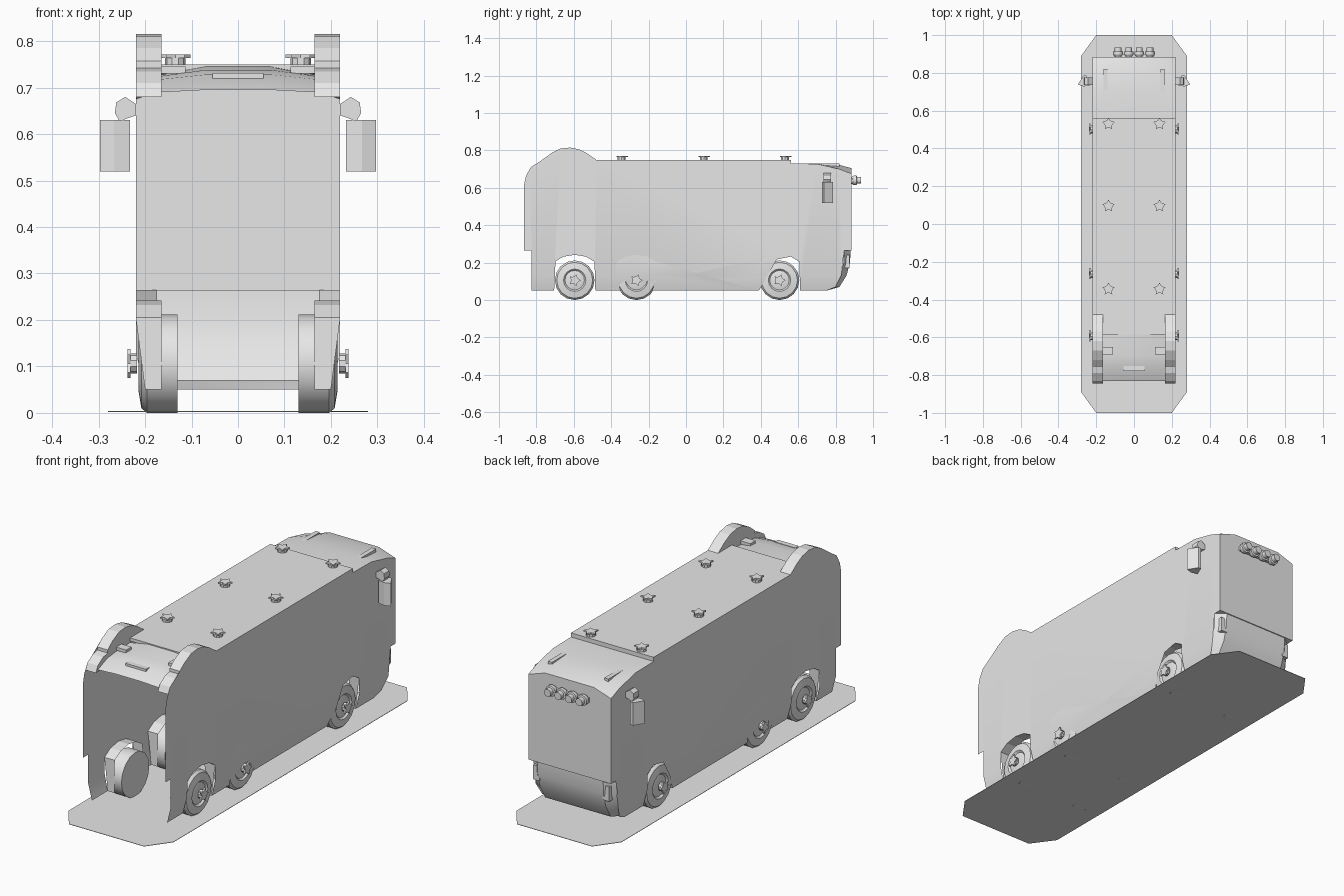
import bpy, bmesh, math
from mathutils import Matrix, Vector

if "Cube" in bpy.data.objects:
    bpy.data.objects.remove(bpy.data.objects["Cube"], do_unlink=True)

grey = bpy.data.materials.new("plain grey")
grey.use_nodes = True
grey.diffuse_color = (0.8, 0.8, 0.8, 1)
grey.node_tree.nodes["Principled BSDF"].inputs["Base Color"].default_value = (0.8, 0.8, 0.8, 1)


def finish(name, bm, smooth=False):
    mesh = bpy.data.meshes.new(name)
    bm.to_mesh(mesh)
    bm.free()
    mesh.materials.append(grey)
    ob = bpy.data.objects.new(name, mesh)
    bpy.context.collection.objects.link(ob)
    if smooth:
        bpy.ops.object.select_all(action="DESELECT")
        ob.select_set(True)
        bpy.context.view_layer.objects.active = ob
        bpy.ops.object.shade_smooth_by_angle(angle=math.radians(32))
    return ob


def prism(name, outline, base, depth):
    """Closed solid: outline of 3D points pushed along depth."""
    bm = bmesh.new()
    face = bm.faces.new([bm.verts.new(Vector(p) + Vector(base)) for p in outline])
    out = bmesh.ops.extrude_face_region(bm, geom=[face])
    moved = [v for v in out["geom"] if isinstance(v, bmesh.types.BMVert)]
    bmesh.ops.translate(bm, verts=moved, vec=depth)
    bmesh.ops.recalc_face_normals(bm, faces=bm.faces)
    return finish(name, bm)


def box(name, centre, size):
    bm = bmesh.new()
    bmesh.ops.create_cube(bm, matrix=Matrix.Translation(centre) @ Matrix.Diagonal((*size, 1)))
    return finish(name, bm)


def sheet(name, rows, up, smooth=False):
    """Open surface through rows of points."""
    bm = bmesh.new()
    grid = [[bm.verts.new(p) for p in row] for row in rows]
    for a, b in zip(grid, grid[1:]):
        for i in range(len(a) - 1):
            bm.faces.new((a[i], a[i + 1], b[i + 1], b[i]))
    bm.normal_update()
    for f in bm.faces:
        if f.normal.dot(Vector(up)) < 0:
            f.normal_flip()
    return finish(name, bm, smooth)


def lathe(name, profile, centre, axis, sides):
    """Profile of (distance along axis, radius) spun round the axis."""
    turn = Vector((0, 0, 1)).rotation_difference(Vector(axis)).to_matrix().to_4x4()
    bm = bmesh.new()
    rings = [[bm.verts.new((r * math.cos(a), r * math.sin(a), h))
              for a in (math.tau * i / sides for i in range(sides))] for h, r in profile]
    for a, b in zip(rings, rings[1:]):
        for i in range(sides):
            j = (i + 1) % sides
            bm.faces.new((a[i], a[j], b[j], b[i]))
    bm.faces.new(rings[0][::-1])
    bm.faces.new(rings[-1])
    bmesh.ops.transform(bm, matrix=Matrix.Translation(centre) @ turn, verts=bm.verts)
    return finish(name, bm, True)


def star(name, centre, axis, radius):
    """Five pointed nut on a short stem."""
    axis = Vector(axis)
    flat = Vector((0, 1, 0))
    other = axis.cross(flat)
    pts = []
    for i in range(10):
        a, r = math.tau * i / 10, radius * (1 if i % 2 == 0 else 0.55)
        pts.append(flat * r * math.cos(a) + other * r * math.sin(a))
    prism(name, pts, Vector(centre) + axis * 0.014, axis * 0.007)
    lathe(name + "_stem", [(0, radius * 0.65), (0.014, radius * 0.65)], centre, axis, 10)


AXLES = (-0.595, -0.265, 0.50)
ARCH = [(-0.11, 0.05), (-0.106, 0.205), (-0.06, 0.232), (0, 0.242),
        (0.06, 0.232), (0.106, 0.205), (0.11, 0.05)]
FIN = [(-0.845, 0.68), (-0.83, 0.71), (-0.79, 0.735), (-0.755, 0.742), (-0.755, 0.757),
       (-0.72, 0.785), (-0.67, 0.81), (-0.62, 0.815), (-0.57, 0.805), (-0.53, 0.785), (-0.48, 0.75)]


def tuck(z):
    return 0.22 - max(0, 0.13 - z) * 0.25


# Side walls with wheel openings and a skirt that leans inward
outline = [(-0.825, 0.05)]
for y in AXLES:
    outline += [(y + dy, z) for dy, z in ARCH]
outline += [(0.75, 0.05), (0.80, 0.07), (0.83, 0.13), (0.845, 0.265), (0.885, 0.265),
            (0.885, 0.675), (0.82, 0.70), (0.70, 0.728), (0.56, 0.73), (0.56, 0.75)]
outline += FIN[::-1] + [(-0.855, 0.665), (-0.865, 0.62), (-0.865, 0.265), (-0.825, 0.265)]
for side, s in (("left", 1), ("right", -1)):
    bm = bmesh.new()
    bm.faces.new([bm.verts.new((s * 0.22, y, z)) for y, z in outline])
    bmesh.ops.triangulate(bm, faces=bm.faces)
    bmesh.ops.bisect_plane(bm, geom=bm.verts[:] + bm.edges[:] + bm.faces[:],
                           plane_co=(0, 0, 0.13), plane_no=(0, 0, 1))
    for v in bm.verts:
        v.co.x = s * tuck(v.co.z)
    bm.normal_update()
    for f in bm.faces:
        if f.normal.x * s < 0:
            f.normal_flip()
    finish(side + "_wall", bm, True)

    # Raised fins at the open end
    inner = [(-0.50, 0.735), (-0.72, 0.715), (-0.79, 0.70), (-0.82, 0.68)]
    prism(side + "_fin", [(0, y, z) for y, z in FIN + inner], (s * 0.165, 0, 0), (s * 0.055, 0, 0))

    # Wheels, arch liners and hub nuts
    for i, y in enumerate(AXLES):
        name = f"{side}_wheel_{i + 1}"
        sheet(name + "_arch", [[(s * tuck(z), y + dy, z), (s * 0.165, y + dy, z)] for dy, z in ARCH],
              (0, 0, -1))
        lathe(name, [(0, 0.106), (0.066, 0.106), (0.078, 0.096), (0.084, 0.06), (0.076, 0.052),
                     (0.08, 0.034)], (s * 0.13, y, 0.106), (s, 0, 0), 16)
        star(name + "_nut", (s * 0.217, y, 0.106), (s, 0, 0), 0.033)

    # Mirrors hanging from short arms
    plan = [(0.232, 0.735), (0.267, 0.728), (0.297, 0.738), (0.268, 0.785), (0.252, 0.785)]
    prism(side + "_mirror", [(s * x, y, 0) for x, y in plan], (0, 0, 0.52), (0, 0, 0.11))
    arm = [(0.22, 0.64), (0.255, 0.628), (0.265, 0.645), (0.262, 0.668), (0.243, 0.68), (0.22, 0.665)]
    prism(side + "_mirror_arm", [(s * x, 0, z) for x, z in arm], (0, 0.735, 0), (0, 0.04, 0))

    # Small roof details
    box(side + "_vent_block", (s * 0.14, -0.67, 0.738), (0.055, 0.04, 0.015))
    box(side + "_roof_rib", (s * 0.15, 0.75, 0.72), (0.022, 0.14, 0.018))
    for i, y in enumerate((-0.345, 0.095, 0.53)):
        star(f"{side}_roof_nut_{i + 1}", (s * 0.135, y, 0.75), (0, 0, 1), 0.034)

# Main roof and the step down beyond it
sheet("main_roof", [[(-0.22, y, z), (0.22, y, z)] for y, z in ((-0.585, 0.735), (-0.585, 0.75), (0.56, 0.75), (0.56, 0.73))],
      (0, 0.01, 1))


def crowned(y, edge, crown):
    return [(x, y, edge if abs(x) > 0.2 else crown) for x in (-0.22, -0.13, 0.13, 0.22)]


# Lower roof sloping to the closed end
lower = [crowned(0.56, 0.73, 0.73), crowned(0.70, 0.728, 0.73),
         crowned(0.82, 0.70, 0.722), crowned(0.885, 0.675, 0.705)]
sheet("lower_roof", lower, (0, 0, 1), True)

# Domed hood between the fins
hood = []
for y, edge, crown in ((-0.585, 0.728, 0.745), (-0.695, 0.725, 0.738), (-0.76, 0.718, 0.728), (-0.83, 0.69, 0.695)):
    hood.append([(x, y, edge if abs(x) > 0.1 else crown) for x in (-0.165, -0.07, 0.07, 0.165)])
sheet("hood", hood, (0, 0, 1), True)
box("hood_latch", (0, -0.765, 0.725), (0.11, 0.025, 0.012))

# Closed end panel, rounded bumper below it, and ledge between them
sheet("end_panel", [lower[-1], [(x, 0.885, 0.265) for x, y, z in lower[-1]]], (0, 1, 0))
sheet("end_ledge", [[(x, y, 0.265) for x in (-0.22, 0.22)] for y in (0.84, 0.885)], (0, 0, -1))
bumper = []
for y, z in ((0.88, 0.265), (0.877, 0.2), (0.858, 0.13), (0.82, 0.07), (0.75, 0.05)):
    w = tuck(z)
    bumper.append([(-w, y - 0.035, z), (-0.175, y, z), (0.175, y, z), (w, y - 0.035, z)])
sheet("bumper", bumper, (0, 1, -0.2), True)
for s in (1, -1):
    box("bumper_guard", (s * 0.185, 0.858, 0.205), (0.035, 0.03, 0.07))

# Row of lamps
box("lamp_bar", (0, 0.892, 0.638), (0.21, 0.016, 0.024))
for x in (-0.084, -0.028, 0.028, 0.084):
    lathe("lamp", [(0, 0.018), (0.012, 0.026), (0.027, 0.026), (0.029, 0.018), (0.05, 0.018)],
          (x, 0.885, 0.64), (0, 1, 0), 12)

# Base plate with clipped corners
corner = [(0.2, 1.0), (0.28, 0.89), (0.28, -0.89), (0.2, -1.0),
          (-0.2, -1.0), (-0.28, -0.89), (-0.28, 0.89), (-0.2, 1.0)]
prism("base_plate", [(x, y, 0) for x, y in corner], (0, 0, 0.002), (0, 0, 0.002))
